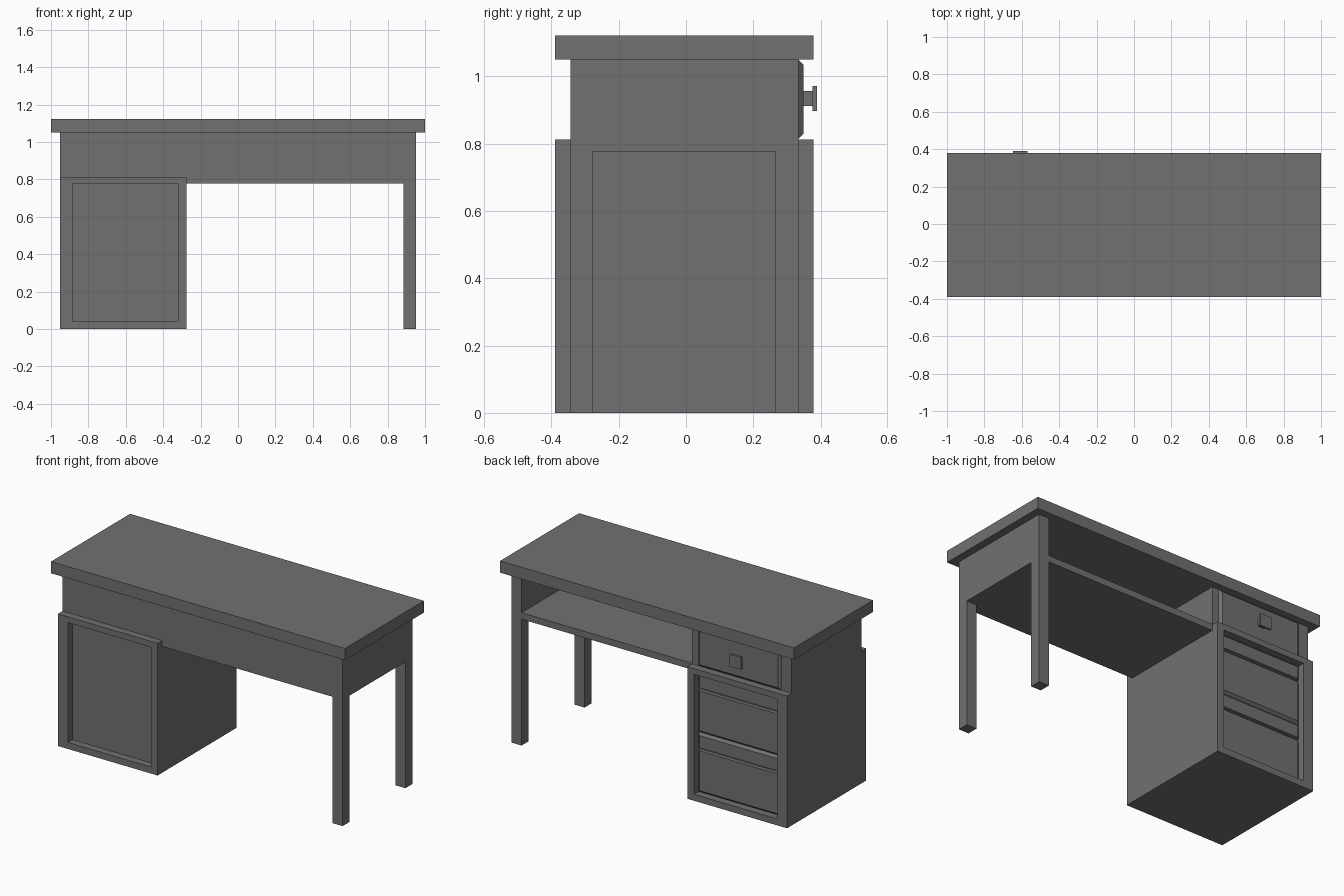
import bpy, bmesh

if "Cube" in bpy.data.objects:
    bpy.data.objects.remove(bpy.data.objects["Cube"])

dark = bpy.data.materials.new("dark_grey")
dark.diffuse_color = (0.164, 0.164, 0.164, 1)
dark.use_nodes = True
dark.node_tree.nodes["Principled BSDF"].inputs["Base Color"].default_value = dark.diffuse_color


def new_object(name, bm):
    bmesh.ops.recalc_face_normals(bm, faces=bm.faces)
    mesh = bpy.data.meshes.new(name)
    bm.to_mesh(mesh)
    bm.free()
    mesh.materials.append(dark)
    ob = bpy.data.objects.new(name, mesh)
    bpy.context.collection.objects.link(ob)
    return ob


def box(name, x, y, z):
    """Box from (min, max) ranges."""
    bm = bmesh.new()
    bmesh.ops.create_cube(bm, size=1)
    for v in bm.verts:
        for i, r in enumerate((x, y, z)):
            v.co[i] = r[1] if v.co[i] > 0 else r[0]
    return new_object(name, bm)


def drawer_front(name, x, y, z, base, chamfer):
    """Panel facing +y whose rim slopes back from y[1] to base."""
    bm = bmesh.new()
    bmesh.ops.create_cube(bm, size=1)
    for v in bm.verts:
        front = v.co.y > 0
        v.co.x = x[1] if v.co.x > 0 else x[0]
        v.co.z = z[1] if v.co.z > 0 else z[0]
        v.co.y = base if front else y[0]
    face = max(bm.faces, key=lambda f: f.calc_center_median().y)
    new = bmesh.ops.extrude_discrete_faces(bm, faces=[face])["faces"][0]
    for v in new.verts:
        v.co.y = y[1]
        v.co.x += chamfer if v.co.x < sum(x) / 2 else -chamfer
        v.co.z += chamfer if v.co.z < sum(z) / 2 else -chamfer
    return new_object(name, bm)


def cut(ob, x, y, z):
    cutter = box("cutter", x, y, z)
    cutter.hide_render = True
    mod = ob.modifiers.new("cut", "BOOLEAN")
    mod.operation, mod.solver, mod.object = "DIFFERENCE", "EXACT", cutter
    bpy.context.view_layer.objects.active = ob
    bpy.ops.object.modifier_apply(modifier=mod.name)
    bpy.data.objects.remove(cutter)


F, B = -0.344, 0.334            # front and back of the carcass
LOW = 0.777                     # underside of shelf and aprons
PX = (-0.885, -0.32)            # panel opening in the cabinet

# Table top
box("table_top", (-1, 1), (-0.389, 0.379), (1.05, 1.122))

# Upper carcass: drawer housing, shelf, front and side aprons
box("drawer_housing", (-0.953, -0.275), (F, B), (0.813, 1.05))
box("shelf", (-0.275, 0.885), (-0.3, B), (LOW, 0.817))
box("front_apron", (-0.275, 0.885), (F, -0.3), (LOW, 1.05))
box("side_apron", (0.885, 0.953), (-0.278, 0.266), (LOW, 1.05))

# Legs
for name, y in (("front_leg", (F, -0.278)), ("back_leg", (0.266, B))):
    box(name, (0.885, 0.953), y, (0, 1.05))

# Cabinet with a recessed front panel and a drawer opening at the back
cabinet = box("cabinet", (-0.953, -0.275), (-0.389, 0.379), (0, 0.813))
cut(cabinet, PX, (-0.5, F), (0.04, LOW))
cut(cabinet, PX, (0.29, 0.5), (0.04, LOW))

# Two lower drawers with a finger slot
for name, z in (("lower_drawer", 0.04), ("middle_drawer", 0.4085)):
    front = drawer_front(name, PX, (0.29, 0.349), (z, z + 0.3685), B, 0.015)
    cut(front, (-1, 0), (0.325, 0.5), (z + 0.26, z + 0.279))

# Top drawer and its square knob
drawer_front("top_drawer", PX, (0.32, 0.349), (0.815, 1.05), B, 0.015)
box("knob_stem", (-0.63, -0.586), (0.348, 0.377), (0.912, 0.957))
box("knob_plate", (-0.648, -0.57), (0.376, 0.389), (0.897, 0.972))
